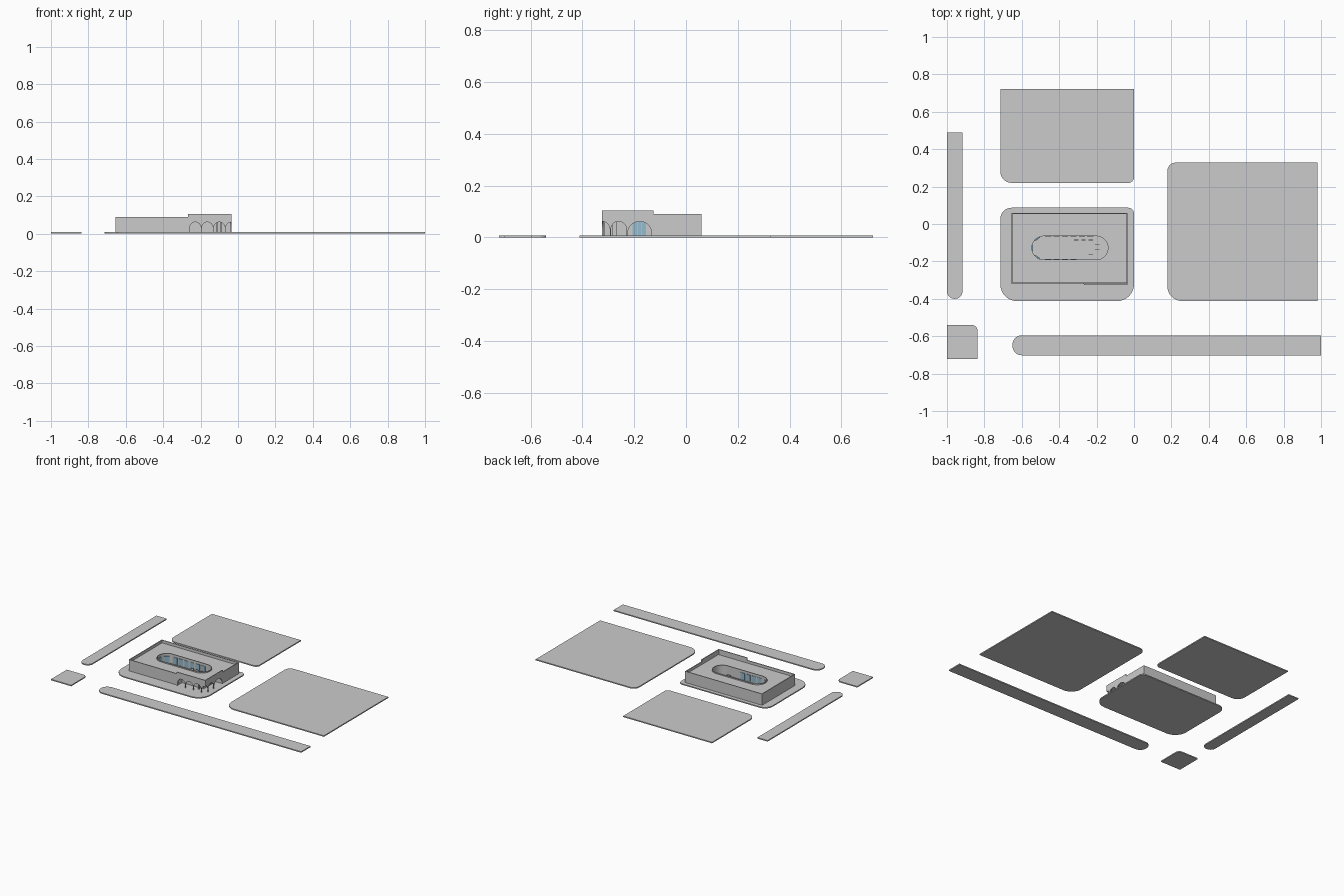
import bpy, bmesh
from math import pi, sin, cos
from mathutils import Matrix

if "Cube" in bpy.data.objects:
    bpy.data.objects.remove(bpy.data.objects["Cube"])

G = 0.008          # pavement top
ROOF = 0.07        # roof deck level
glass = bpy.data.materials.new("glass")
glass.diffuse_color = (0.30, 0.50, 0.62, 1)
glass.use_nodes = True
glass.node_tree.nodes["Principled BSDF"].inputs["Base Color"].default_value = glass.diffuse_color


def prism(name, loops, z0, z1, matrix=None, mat=None):
    """Extrude flat loops (the later ones are holes) from z0 to z1."""
    cu = bpy.data.curves.new(name, 'CURVE')
    cu.dimensions = '2D'
    cu.fill_mode = 'BOTH'
    cu.extrude = (z1 - z0) / 2
    for loop in loops:
        sp = cu.splines.new('POLY')
        sp.points.add(len(loop) - 1)
        for p, (x, y) in zip(sp.points, loop):
            p.co = (x, y, 0, 1)
        sp.use_cyclic_u = True
    tmp = bpy.data.objects.new(name + "_tmp", cu)
    bpy.context.collection.objects.link(tmp)
    deps = bpy.context.evaluated_depsgraph_get()
    me = bpy.data.meshes.new_from_object(tmp.evaluated_get(deps))
    bpy.data.objects.remove(tmp)
    me.transform(Matrix.Translation((0, 0, (z0 + z1) / 2)))
    if matrix:
        me.transform(matrix)
    bm = bmesh.new()
    bm.from_mesh(me)
    bmesh.ops.remove_doubles(bm, verts=bm.verts, dist=1e-5)
    bmesh.ops.recalc_face_normals(bm, faces=bm.faces)
    bm.to_mesh(me)
    bm.free()
    for poly in me.polygons:
        poly.use_smooth = False
    me.materials.clear()
    if mat:
        me.materials.append(mat)
    ob = bpy.data.objects.new(name, me)
    bpy.context.collection.objects.link(ob)
    return ob


def rrect(x0, y0, x1, y1, radii=(0, 0, 0, 0), n=8):
    """Rectangle with corner radii: front left, front right, back right, back left."""
    pts = []
    for i, (cx, cy, sx, sy) in enumerate([(x0, y0, 1, 1), (x1, y0, -1, 1),
                                          (x1, y1, -1, -1), (x0, y1, 1, -1)]):
        r = radii[i]
        if r == 0:
            pts.append((cx, cy))
            continue
        for k in range(n + 1):
            a = pi + i * pi / 2 + k * pi / 2 / n
            pts.append((cx + sx * r + r * cos(a), cy + sy * r + r * sin(a)))
    return pts


def box(name, x0, y0, z0, x1, y1, z1, mat=None):
    return prism(name, [rrect(x0, y0, x1, y1)], z0, z1, mat=mat)


def arcade(u0, u1, top, arches, crown=0.062):
    """Wall outline with arches cut up from the ground."""
    pts = [] if any(abs(c - u0) < r for c, r in arches) else [(u0, G)]
    for c, r in arches:
        spring = max(G + 0.002, crown - r)
        arc = [(c - r, G)] + [(c - r * cos(pi * k / 16), spring + (crown - spring) * sin(pi * k / 16))
                              for k in range(17)] + [(c + r, G)]
        pts += [p for p in arc if u0 - 1e-5 <= p[0] <= u1 + 1e-5]
    if not any(abs(c - u1) < r for c, r in arches):
        pts.append((u1, G))
    return pts + [(u1, top), (u0, top)]


# Pavement blocks
for name, args in {
    "pavement_back": (-0.715, 0.22, 0, 0.722, (0.06, 0.03, 0, 0)),
    "pavement_building": (-0.715, -0.412, 0, 0.087, (0.09, 0.09, 0.03, 0.06)),
    "pavement_right": (0.178, -0.412, 0.98, 0.328, (0.08, 0, 0, 0.045)),
    "pavement_left_strip": (-1, -0.4, -0.917, 0.49, (0.04, 0.04, 0, 0)),
    "pavement_corner": (-1, -0.722, -0.837, -0.54, (0, 0, 0.03, 0)),
    "pavement_front_strip": (-0.65, -0.702, 1, -0.595, (0.05, 0, 0, 0.05)),
}.items():
    prism(name, [rrect(*args)], 0, G)

# Plain outer walls with parapet
T, H = 0.006, 0.09
X0, X1, Y0, Y1 = -0.655, -0.035, -0.32, 0.06
box("wall_left", X0, Y0, G, X0 + T, Y1, H)
box("wall_back", X0 + T, Y1 - T, G, X1, Y1, H)
box("wall_front", X0 + T, Y0, G, -0.267, Y0 + T, H)
box("wall_right", X1 - T, -0.125, G, X1, Y1 - T, H)

# Taller arcaded corner, with half arches meeting at the corner
YF = -0.325
front = Matrix(((1, 0, 0, 0), (0, 0, 1, YF), (0, 1, 0, 0), (0, 0, 0, 1)))
side = Matrix(((0, 0, 1, X1 - T), (1, 0, 0, 0), (0, 1, 0, 0), (0, 0, 0, 1)))
prism("arcade_front", [arcade(-0.267, X1, 0.105,
      [(-0.228, 0.03), (-0.164, 0.03), (-0.100, 0.03), (X1, 0.031)])], 0, T, front)
prism("arcade_right", [arcade(YF + T, -0.125, 0.105,
      [(YF, 0.031), (-0.260, 0.03), (-0.179, 0.046)])], 0, T, side)

# Covered walk behind the arches
box("walk_wall_front", -0.267, -0.27, G, -0.09, -0.264, ROOF - 0.005)
box("walk_wall_side", -0.096, -0.264, G, -0.09, -0.125, ROOF - 0.005)
box("walk_end_left", -0.267, -0.314, G, -0.261, -0.27, ROOF - 0.005)
box("walk_end_right", -0.09, -0.131, G, X1 - T, -0.125, ROOF - 0.005)
box("walk_post", -0.116, -0.292, G, -0.108, -0.284, ROOF - 0.005)
for i in range(3):
    y = -0.206 + i * 0.018
    box("entrance_glass", -0.09, y, G, -0.087, y + 0.016, 0.06, glass)


# Roof deck with oval courtyard opening
def stadium(d):
    r = 0.067 - d
    return rrect(-0.55 + d, -0.195 + d, -0.135 - d, -0.061 - d, (r,) * 4, 10)


prism("roof", [rrect(X0 + T, Y0 + T, X1 - T, Y1 - T), stadium(0.002)], ROOF - 0.005, ROOF)
prism("courtyard_wall", [stadium(0), stadium(0.004)], G, ROOF + 0.008)

# Courtyard windows on the long sides and the rounded left end
for i in range(6):
    x = -0.475 + i * 0.045
    box("courtyard_window_back", x, -0.068, 0.012, x + 0.033, -0.064, 0.06, glass)
    if i < 4:
        box("courtyard_window_front", x, -0.192, 0.012, x + 0.033, -0.188, 0.06, glass)
for k in range(3):
    a = pi * (0.7 + 0.3 * k)
    m = Matrix.Translation((-0.483, -0.128, 0)) @ Matrix.Rotation(a, 4, 'Z')
    prism("courtyard_window_end", [rrect(0.056, -0.017, 0.062, 0.017)], 0.012, 0.06, m, glass)

# Low courtyard steps
for x, y in [(-0.31, -0.085), (-0.27, -0.085), (-0.23, -0.085),
             (-0.197, -0.111), (-0.197, -0.138), (-0.232, -0.165)]:
    box("courtyard_step", x - 0.012, y - 0.002, G, x + 0.012, y + 0.002, G + 0.02)
